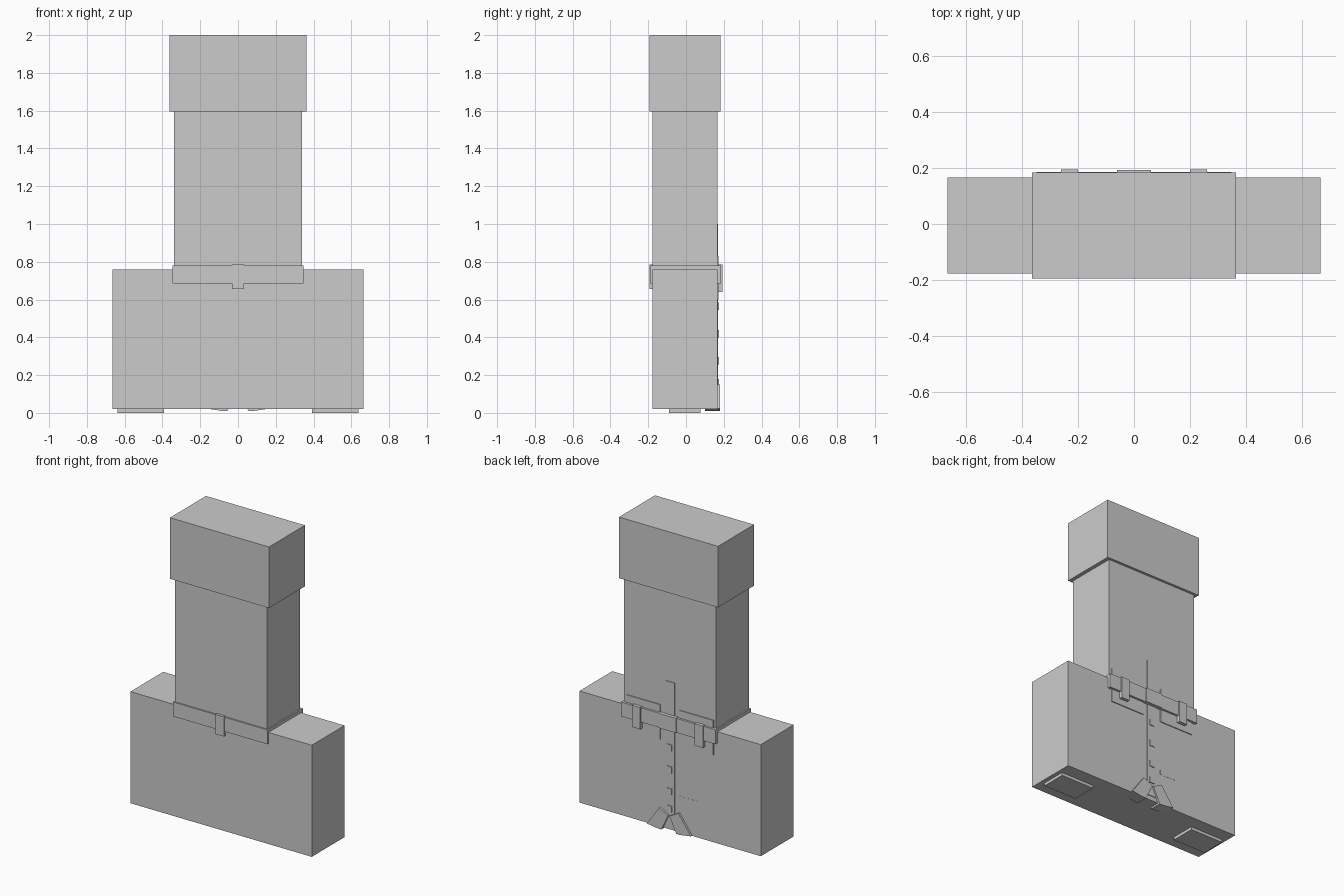
import bpy, bmesh

if "Cube" in bpy.data.objects:
    bpy.data.objects.remove(bpy.data.objects["Cube"])

BACK = 0.166    # y of the detailed face
FRONT = -0.177  # y of the plain face


def prism(name, pts, y0, y1):
    """Extrude an x-z outline from y0 to y1."""
    bm = bmesh.new()
    a = [bm.verts.new((x, y0, z)) for x, z in pts]
    b = [bm.verts.new((x, y1, z)) for x, z in pts]
    n = len(pts)
    bm.faces.new(a)
    bm.faces.new(b[::-1])
    for i in range(n):
        j = (i + 1) % n
        bm.faces.new((a[j], a[i], b[i], b[j]))
    bmesh.ops.recalc_face_normals(bm, faces=bm.faces[:])
    me = bpy.data.meshes.new(name)
    bm.to_mesh(me)
    bm.free()
    ob = bpy.data.objects.new(name, me)
    bpy.context.collection.objects.link(ob)
    return ob


def box(name, x0, x1, y0, y1, z0, z1):
    return prism(name, [(x0, z0), (x1, z0), (x1, z1), (x0, z1)], y0, y1)


def mirror(ob):
    ob.modifiers.new("Mirror", "MIRROR").use_axis[0] = True
    return ob


# main blocks
box("lower_block", -0.665, 0.665, FRONT, BACK, 0.02, 0.76)
box("upper_block", -0.338, 0.338, FRONT, BACK, 0.76, 1.6)
box("top_block", -0.363, 0.363, -0.194, 0.183, 1.595, 2.0)

# belt, buckle and loops
box("belt", -0.347, 0.347, -0.187, 0.186, 0.685, 0.78)
box("belt_buckle", -0.06, 0.06, 0.15, 0.192, 0.685, 0.782)
box("front_belt_loop", -0.032, 0.032, -0.194, FRONT + 0.01, 0.655, 0.785)
mirror(box("back_belt_loop", 0.2, 0.26, 0.15, 0.194, 0.64, 0.785))

# raised pockets partly covered by the belt
mirror(box("pocket", 0.07, 0.32, 0.15, BACK + 0.006, 0.6, 0.83))

# centre strip with buttons
box("button_strip", -0.034, 0.034, 0.15, BACK + 0.004, 0.05, 1.0)
for i, z in enumerate((0.565, 0.42, 0.275, 0.16)):
    box(f"button_{i + 1}", -0.018, 0.018, 0.15, BACK + 0.009, z - 0.02, z + 0.02)

# faint chest plate
box("chest_plate", -0.2, -0.07, 0.15, BACK + 0.001, 0.23, 0.26)

# slanted collar flaps wrapping under the block
mirror(prism("collar_flap", [(0.004, 0.115), (0.07, 0.15), (0.162, 0.022), (0.08, 0.01),
                             (0.055, 0.01)], 0.1, 0.18))

# pads under the outer ends
mirror(box("base_pad", 0.393, 0.638, -0.09, 0.077, 0.0, 0.03))
